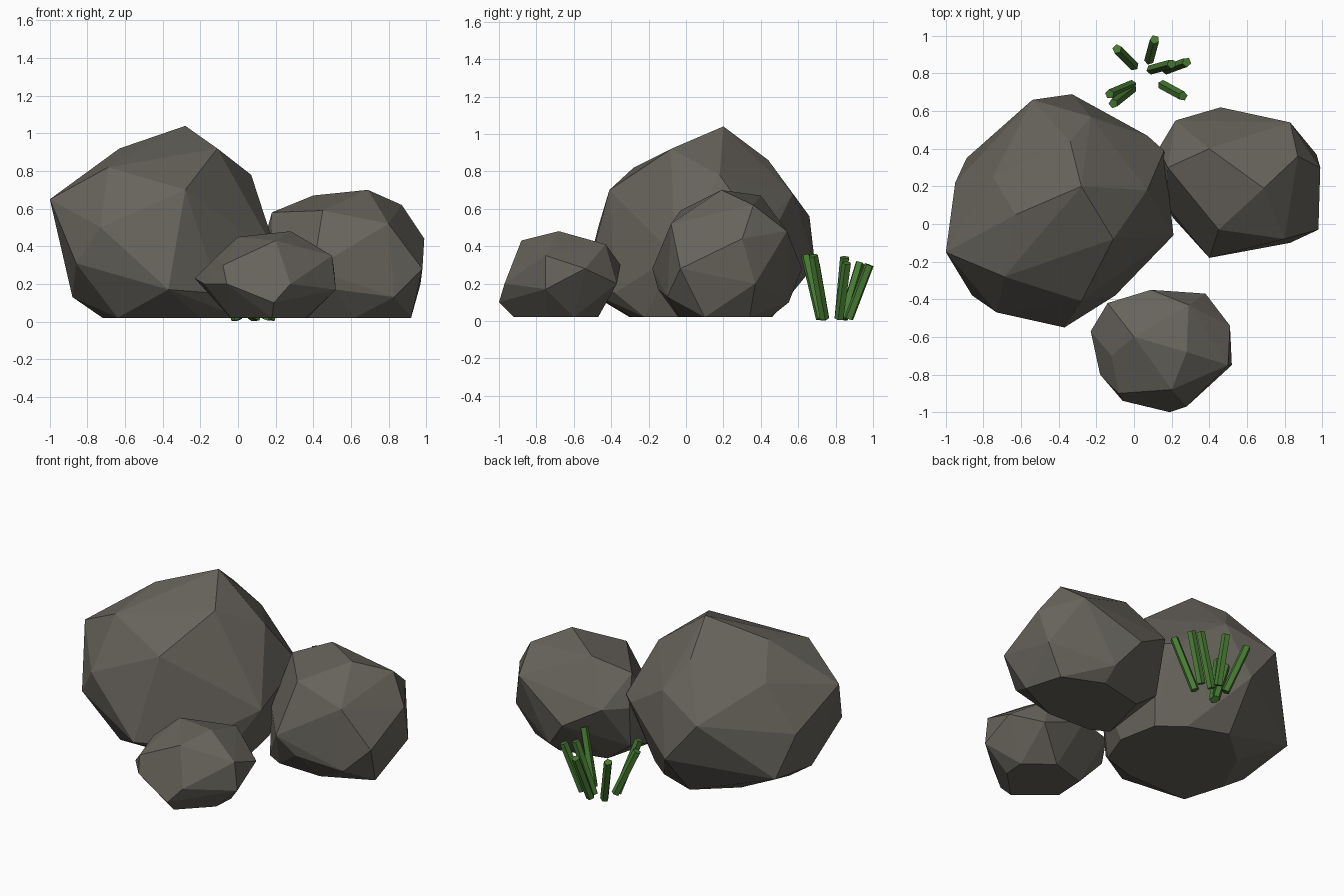
import bpy
import bmesh
import math
from mathutils import Vector

GROUND = .02          # height of the flat underside of the boulders
BLADE_RADIUS = .026   # thickness of a grass stalk

default_cube = bpy.data.objects.get("Cube")
if default_cube:
    bpy.data.objects.remove(default_cube, do_unlink=True)


def make_material(name, colour):
    material = bpy.data.materials.new(name)
    material.use_nodes = True
    material.diffuse_color = colour
    shader = material.node_tree.nodes["Principled BSDF"]
    shader.inputs["Base Color"].default_value = colour
    shader.inputs["Roughness"].default_value = .9
    return material


def finish_object(bm, name, material):
    """Turn a bmesh into a flat shaded object with a single material."""
    bmesh.ops.recalc_face_normals(bm, faces=bm.faces[:])
    mesh = bpy.data.meshes.new(name)
    bm.to_mesh(mesh)
    bm.free()
    mesh.materials.append(material)
    obj = bpy.data.objects.new(name, mesh)
    bpy.context.collection.objects.link(obj)
    return obj


def make_boulder(name, corners, footprint, material):
    """Wrap a faceted convex skin around chiselled corners and a flat base."""
    bm = bmesh.new()
    for corner in corners:
        bm.verts.new(corner)
    for x, y in footprint:
        bm.verts.new((x, y, GROUND))
    hull = bmesh.ops.convex_hull(bm, input=bm.verts[:])
    unused = {v for v in hull["geom_interior"] + hull["geom_unused"]
              if isinstance(v, bmesh.types.BMVert)}
    bmesh.ops.delete(bm, geom=list(unused), context="VERTS")
    # Merge nearly coplanar triangles into larger facets
    bmesh.ops.dissolve_limit(bm, angle_limit=math.radians(3),
                             verts=bm.verts[:], edges=bm.edges[:])
    return finish_object(bm, name, material)


def make_blade(name, root, tip, material):
    """Five sided stalk leaning from its root on the ground to its tip."""
    root, tip = Vector((*root, .012)), Vector(tip)
    axis = tip - root
    bm = bmesh.new()
    bmesh.ops.create_cone(bm, cap_ends=True, segments=5, radius1=BLADE_RADIUS,
                          radius2=BLADE_RADIUS, depth=axis.length)
    blade = finish_object(bm, name, material)
    blade.location = (root + tip) / 2
    blade.rotation_mode = "QUATERNION"
    blade.rotation_quaternion = axis.to_track_quat("Z", "Y")
    return blade


stone = make_material("warm grey stone", (.135, .125, .106, 1))
grass = make_material("grass green", (.065, .2, .034, 1))

# Large boulder: crown, shoulders, waist, then footprint
make_boulder("large_boulder", [
    (-.28, .2, 1.04), (-.11, -.08, .92), (-.63, .05, .92), (-.34, .44, .86),
    (-.69, -.28, .82), (.07, .18, .78), (-.28, -.41, .7), (-.75, .25, .74),
    (-.23, .57, .68), (-1, -.15, .65), (-.73, -.47, .5), (-.54, .66, .56),
    (.16, .39, .48), (.07, .47, .48), (.21, -.06, .35), (-.33, .69, .3),
    (-.86, -.38, .31), (-.37, -.55, .17), (-.1, -.38, .15), (-.95, .22, .45),
    (-.89, .35, .19), (-.88, -.04, .13),
], [(-.64, -.3), (-.2, -.29), (.02, -.22), (.1, 0), (.05, .25), (-.1, .37),
    (-.35, .46), (-.58, .26), (-.72, -.04)], stone)

# Medium boulder on the left side
make_boulder("medium_boulder", [
    (.69, .19, .7), (.4, .4, .67), (.87, .36, .62), (.18, .3, .58),
    (.8, -.08, .52), (.45, -.03, .59), (.83, .54, .48), (.99, .3, .44),
    (.22, .55, .42), (.13, .4, .4), (.46, .62, .28), (.17, .1, .3),
    (.98, -.03, .28), (.4, -.18, .28), (.97, .37, .2), (.52, -.15, .17),
    (.83, -.1, .13), (.59, -.14, .36), (.6, .55, .1), (.14, .37, .14),
], [(.92, .1), (.85, .34), (.6, .45), (.3, .38), (.21, .03), (.32, -.03),
    (.62, -.04)], stone)

# Small boulder in front
make_boulder("small_boulder", [
    (.28, -.68, .48), (0, -.6, .45), (.2, -.88, .43), (.29, -.43, .41),
    (.5, -.75, .35), (-.08, -.9, .3), (.09, -.35, .3), (-.14, -.42, .3),
    (.51, -.54, .28), (-.23, -.57, .23), (.28, -.97, .2), (.38, -.37, .2),
    (-.18, -.8, .2), (.52, -.75, .17), (.19, -1, .1), (-.06, -.94, .2),
    (-.13, -.62, .12), (-.12, -.7, .34),
], [(-.04, -.74), (.18, -.92), (.36, -.74), (.37, -.6), (.2, -.47),
    (-.03, -.54)], stone)

# Tuft of grass fanning outwards behind the boulders
blades = [((0, .84), (-.09, .93, .31)), ((.08, .87), (.11, .98, .3)),
          ((.09, .82), (.2, .85, .34)), ((.17, .82), (.28, .86, .31)),
          ((.15, .74), (.26, .68, .35)), ((-.01, .74), (-.13, .69, .3)),
          ((-.01, .72), (-.11, .64, .35))]
for number, (root, tip) in enumerate(blades, start=1):
    make_blade(f"grass_blade_{number}", root, tip, grass)
